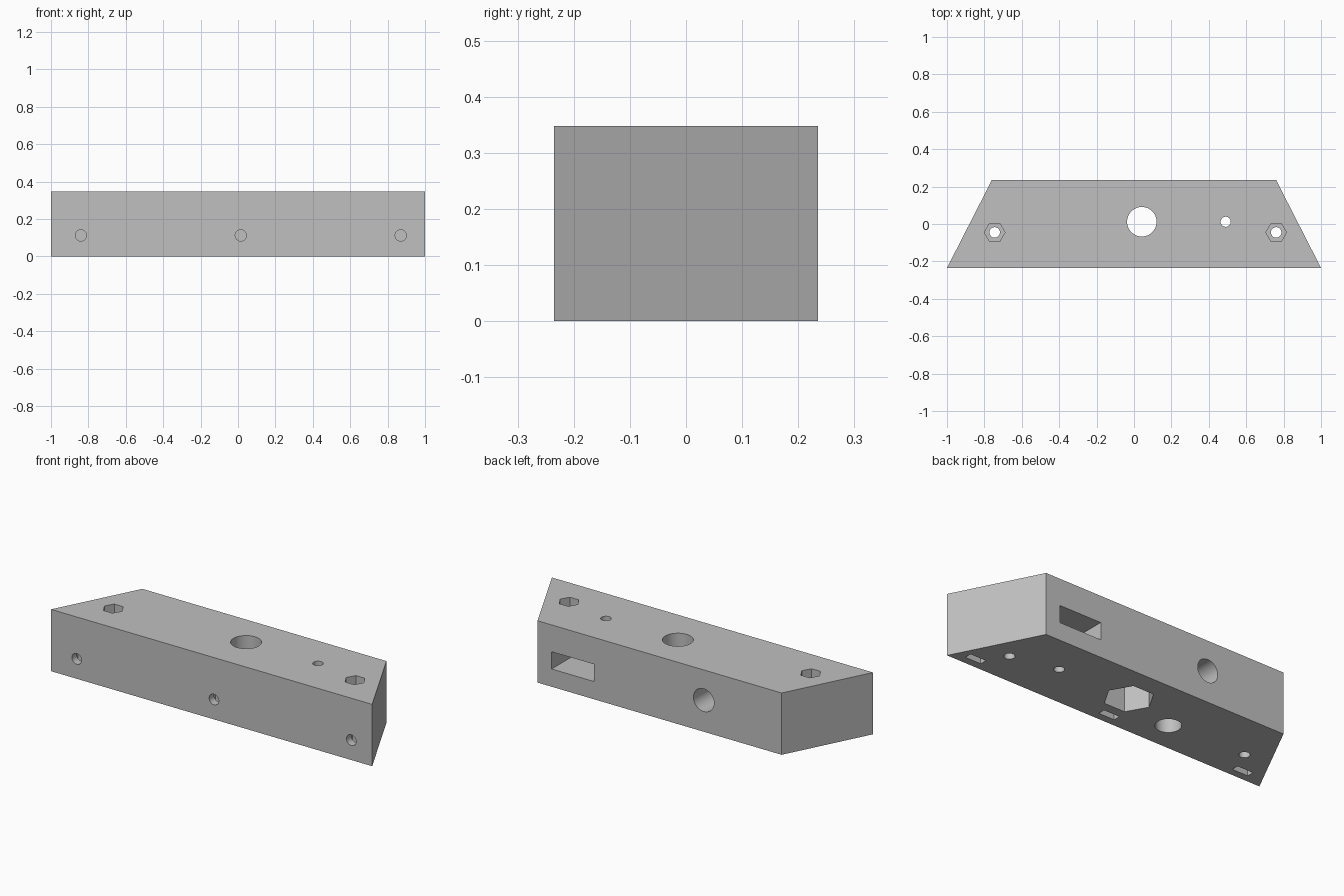
import bpy, bmesh, math
from mathutils import Matrix, Vector

cube = bpy.data.objects.get("Cube")
if cube:
    bpy.data.objects.remove(cube, do_unlink=True)

HEIGHT = 0.348
FRONT, BACK = -0.235, 0.235

# Single plain grey
grey = bpy.data.materials.new("plain grey")
grey.use_nodes = True
colour = (0.527, 0.527, 0.527, 1)
grey.diffuse_color = colour
grey.node_tree.nodes["Principled BSDF"].inputs["Base Color"].default_value = colour


def add_object(name, bm):
    bmesh.ops.recalc_face_normals(bm, faces=bm.faces)
    mesh = bpy.data.meshes.new(name)
    bm.to_mesh(mesh)
    bm.free()
    mesh.materials.append(grey)
    obj = bpy.data.objects.new(name, mesh)
    bpy.context.collection.objects.link(obj)
    return obj


# Trapezoid block: wide at the front, narrow at the back
bm = bmesh.new()
outline = [(-1, FRONT), (1, FRONT), (0.76, BACK), (-0.76, BACK)]
base = bm.faces.new([bm.verts.new((x, y, 0)) for x, y in outline])
top = bmesh.ops.extrude_face_region(bm, geom=[base])["geom"]
bmesh.ops.translate(bm, vec=(0, 0, HEIGHT),
                    verts=[v for v in top if isinstance(v, bmesh.types.BMVert)])
block = add_object("mounting_block", bm)


def cut(bm):
    cutter = add_object("cutter", bm)
    cutter.hide_render = True
    mod = block.modifiers.new("cut", "BOOLEAN")
    mod.operation = "DIFFERENCE"
    mod.solver = "EXACT"
    mod.object = cutter
    bpy.context.view_layer.objects.active = block
    bpy.ops.object.modifier_apply(modifier=mod.name)
    bpy.data.objects.remove(cutter, do_unlink=True)


def bore(start, end, radius, sides=48):
    """Remove a round or hexagonal prism running from start to end."""
    start, end = Vector(start), Vector(end)
    axis = end - start
    # a hexagon on the z axis keeps its corners pointing along x
    turn = Matrix.Rotation(math.pi / 2, 4, "Z") if sides == 6 else Matrix()
    aim = Matrix() if abs(axis.z) > 0 else Matrix.Rotation(math.pi / 2, 4, "X")
    bm = bmesh.new()
    bmesh.ops.create_cone(bm, cap_ends=True, segments=sides, radius1=radius,
                          radius2=radius, depth=axis.length,
                          matrix=Matrix.Translation((start + end) / 2) @ aim @ turn)
    cut(bm)


def pocket(low, high):
    """Remove a box between two opposite corners."""
    low, high = Vector(low), Vector(high)
    bm = bmesh.new()
    bmesh.ops.create_cube(bm, size=1, matrix=Matrix.Translation((low + high) / 2)
                          @ Matrix.Diagonal((*(high - low), 1)))
    cut(bm)


OUT = 0.1              # overshoot beyond the outer faces
ABOVE = HEIGHT + OUT

# Screw holes with hexagonal recesses in the top
for x in (-0.745, 0.76):
    bore((x, -0.045, -OUT), (x, -0.045, ABOVE), 0.028)
    bore((x, -0.045, HEIGHT - 0.1), (x, -0.045, ABOVE), 0.055, 6)

# Large central hole with a deep hexagonal nut pit underneath
bore((0.042, 0.012, -OUT), (0.042, 0.012, ABOVE), 0.079)
bore((0.042, 0.012, -OUT), (0.042, 0.012, 0.2), 0.128, 6)

# Small through hole and the slot pocket in the back
bore((0.49, 0.012, -OUT), (0.49, 0.012, ABOVE), 0.027)
pocket((0.41, -0.03, 0.1), (0.672, BACK + OUT, 0.197))

# Elbow passage from the bottom to the back
bore((-0.275, -0.066, -OUT), (-0.275, -0.066, 0.24), 0.066)
bore((-0.275, -0.1, 0.178), (-0.275, BACK + OUT, 0.178), 0.064)

# Front screw holes with nut slots rising from the bottom
for x in (-0.84, 0.015, 0.87):
    bore((x, FRONT - OUT, 0.112), (x, -0.11, 0.112), 0.03)
    pocket((x - 0.049, -0.192, -OUT), (x + 0.049, -0.152, 0.16))

# Smooth bores, crisp edges
bpy.ops.object.select_all(action="DESELECT")
block.select_set(True)
bpy.context.view_layer.objects.active = block
bpy.ops.object.shade_smooth_by_angle(angle=math.radians(25))
